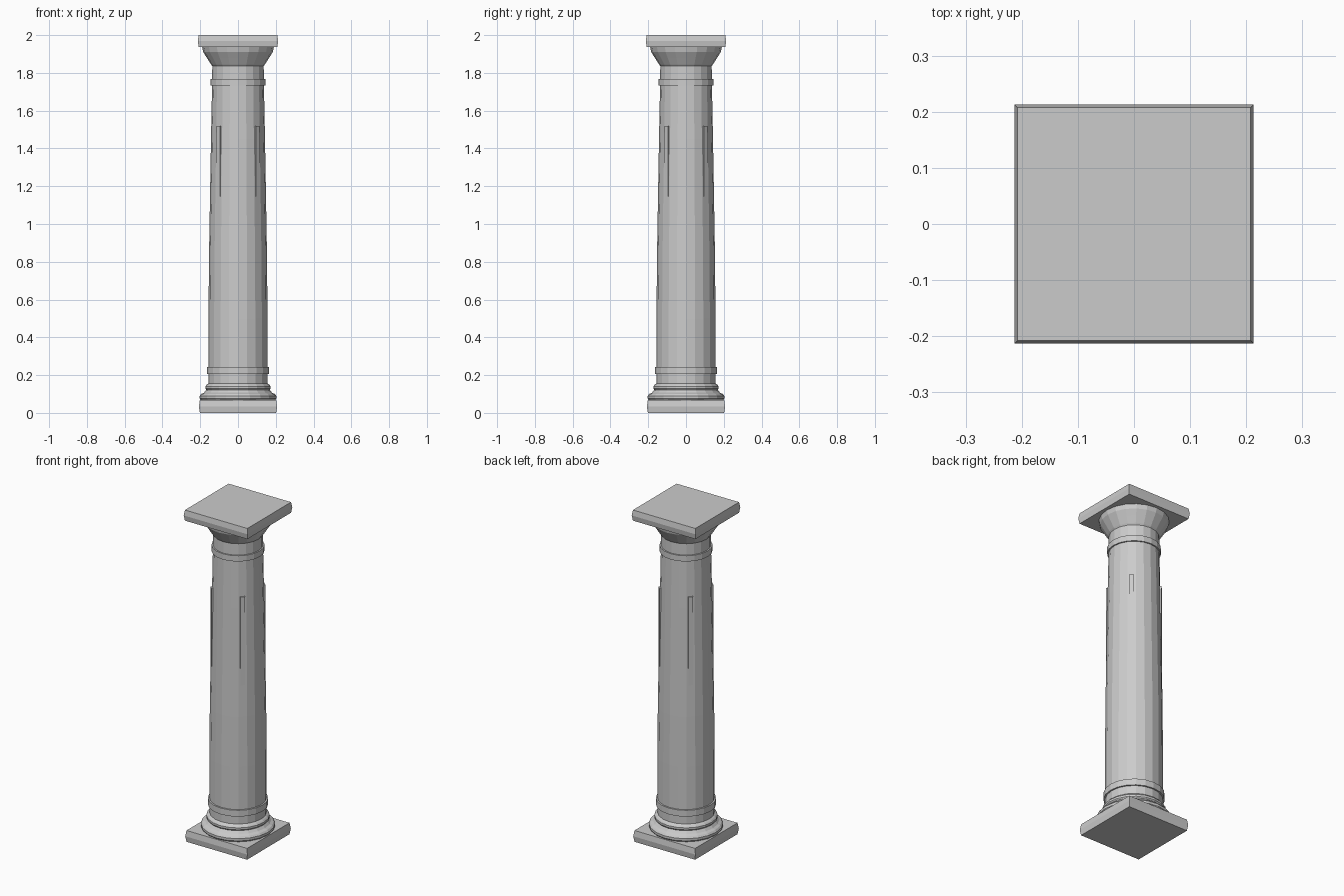
import bpy
import bmesh
import math
from mathutils import Matrix

cube = bpy.data.objects.get("Cube")
if cube:
    bpy.data.objects.remove(cube, do_unlink=True)

stone = bpy.data.materials.new("grey stone")
stone.use_nodes = True
colour = (0.6, 0.6, 0.6, 1)
stone.diffuse_color = colour
stone.node_tree.nodes["Principled BSDF"].inputs["Base Color"].default_value = colour

SIDES = 20


def add_object(name, bm):
    bmesh.ops.recalc_face_normals(bm, faces=bm.faces)
    mesh = bpy.data.meshes.new(name)
    bm.to_mesh(mesh)
    bm.free()
    mesh.materials.append(stone)
    obj = bpy.data.objects.new(name, mesh)
    bpy.context.collection.objects.link(obj)
    return obj


def stack(name, profile, sides=SIDES, turn=0.0):
    """Closed solid from (radius, height) rings."""
    bm = bmesh.new()
    rings = []
    for r, z in profile:
        angles = [turn + math.tau * i / sides for i in range(sides)]
        rings.append([bm.verts.new((r * math.cos(a), r * math.sin(a), z)) for a in angles])
    for low, high in zip(rings, rings[1:]):
        for i in range(sides):
            j = (i + 1) % sides
            bm.faces.new((low[i], low[j], high[j], high[i]))
    bm.faces.new(rings[0][::-1])
    bm.faces.new(rings[-1])
    return add_object(name, bm)


def slab(name, half, z0, z1):
    """Square slab whose sides swell slightly at mid height."""
    k = math.sqrt(2)
    rings = [((half - 0.005) * k, z0), (half * k, (z0 + z1) / 2), ((half - 0.005) * k, z1)]
    return stack(name, rings, 4, math.pi / 4)


# Square slabs at both ends
slab("plinth", 0.207, 0, 0.068)
slab("abacus", 0.213, 1.936, 2.0)

# Moulded base
stack("base_moulding", [(0.195, 0.066), (0.203, 0.076), (0.203, 0.09), (0.195, 0.1),
                        (0.18, 0.107), (0.168, 0.122), (0.173, 0.129), (0.173, 0.141),
                        (0.166, 0.149), (0.155, 0.157)])

# Gently swelling shaft
stack("shaft", [(0.156, 0.15), (0.156, 0.5), (0.154, 0.8), (0.149, 1.1),
                (0.143, 1.45), (0.137, 1.75), (0.136, 1.85)])

# Collars around the shaft
stack("lower_collar", [(0.165, 0.205), (0.165, 0.243)])
stack("upper_collar", [(0.145, 1.733), (0.145, 1.768)])

# Flared capital
stack("capital", [(0.136, 1.836), (0.143, 1.845), (0.165, 1.88), (0.184, 1.91), (0.19, 1.937)])

# Vertical strips on the four diagonals
for i, place in enumerate(("back_left", "back_right", "front_right", "front_left")):
    bm = bmesh.new()
    bmesh.ops.create_cube(bm, size=1)
    bm.transform(Matrix.Rotation(math.radians(45 + 90 * i), 4, "Z")
                 @ Matrix.Translation((0.139, 0, 1.01))
                 @ Matrix.Diagonal((0.02, 0.027, 1.02, 1)))
    add_object(place + "_strip", bm)
